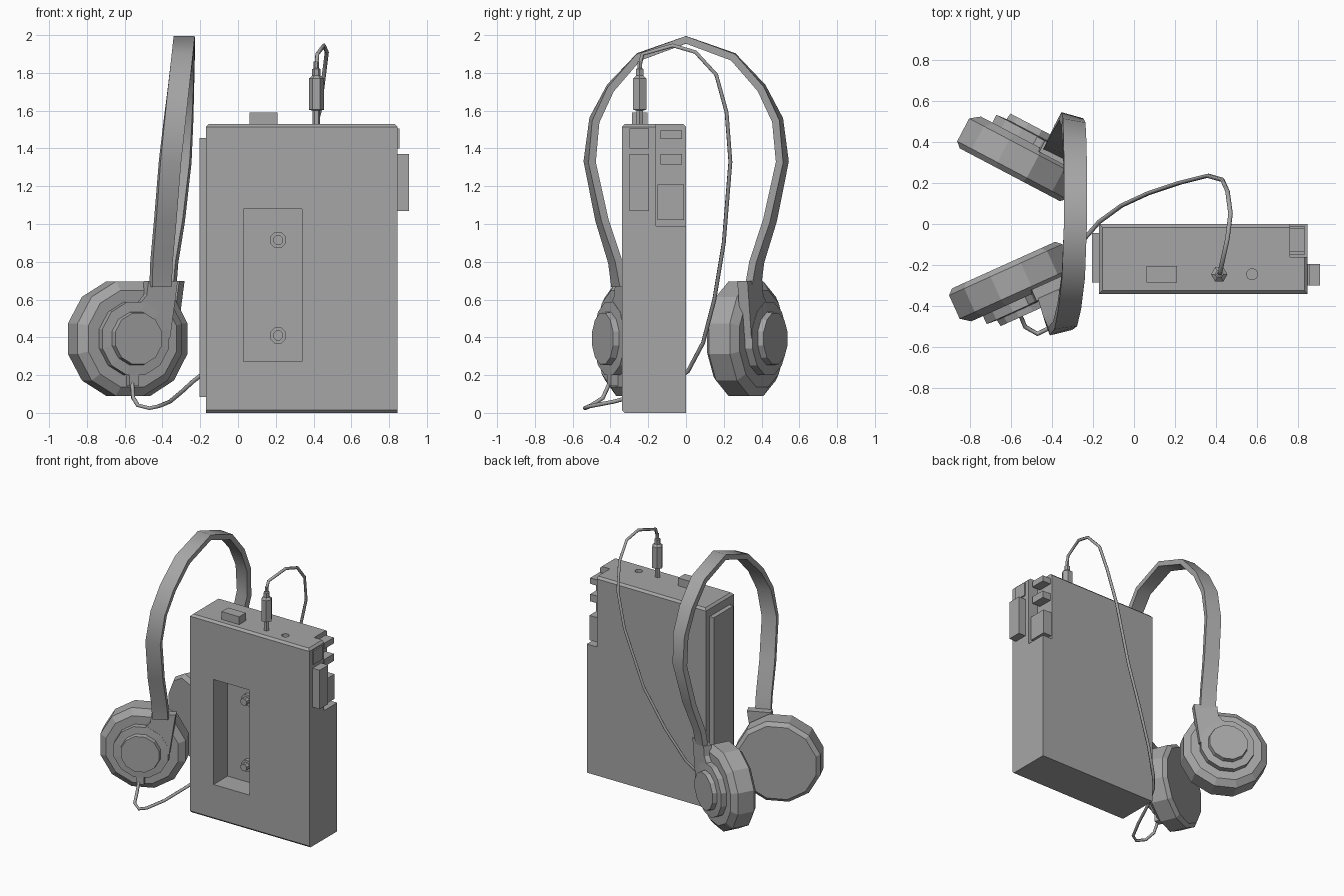
import bpy, bmesh, math
from mathutils import Matrix, Vector

old = bpy.data.objects.get("Cube")
if old:
    bpy.data.objects.remove(old, do_unlink=True)

grey = bpy.data.materials.new("mid_grey")
grey.use_nodes = True
grey.diffuse_color = (0.38, 0.38, 0.38, 1)
grey.node_tree.nodes["Principled BSDF"].inputs["Base Color"].default_value = grey.diffuse_color


def finish(name, bm, matrix=None, smooth=None):
    if matrix:
        bm.transform(matrix)
    bmesh.ops.recalc_face_normals(bm, faces=bm.faces)
    mesh = bpy.data.meshes.new(name)
    bm.to_mesh(mesh)
    bm.free()
    mesh.materials.append(grey)
    ob = bpy.data.objects.new(name, mesh)
    bpy.context.collection.objects.link(ob)
    if smooth:
        bpy.ops.object.select_all(action='DESELECT')
        ob.select_set(True)
        bpy.context.view_layer.objects.active = ob
        bpy.ops.object.shade_smooth_by_angle(angle=math.radians(smooth))
    return ob


def box_mesh(x, y, z):
    bm = bmesh.new()
    bmesh.ops.create_cube(bm, size=1)
    for v in bm.verts:
        v.co = [r[0] if c < 0 else r[1] for c, r in zip(v.co, (x, y, z))]
    return bm


def box(name, x, y, z, matrix=None):
    return finish(name, box_mesh(x, y, z), matrix)


def skin(bm, rings):
    """Join rings of vertices with quads and cap both ends."""
    for a, b in zip(rings, rings[1:]):
        for i in range(len(a)):
            j = (i + 1) % len(a)
            bm.faces.new((a[i], a[j], b[j], b[i]))
    bm.faces.new(rings[0])
    bm.faces.new(rings[-1])


def lathe(name, profile, sides, matrix, turn=0.5):
    """Revolve (radius, height) pairs about the local z axis."""
    bm = bmesh.new()
    step = math.tau / sides
    rings = [[bm.verts.new((r * math.cos((i + turn) * step), r * math.sin((i + turn) * step), h))
              for i in range(sides)] for r, h in profile]
    skin(bm, rings)
    return finish(name, bm, matrix)


def cut(target, cutter):
    mod = target.modifiers.new("cut", 'BOOLEAN')
    mod.object = cutter
    mod.solver = 'EXACT'
    bpy.context.view_layer.objects.active = target
    bpy.ops.object.modifier_apply(modifier=mod.name)
    bpy.data.objects.remove(cutter, do_unlink=True)


# Player case with chamfered top rim and lower front edge
bm = box_mesh((-0.17, 0.845), (-0.34, 0), (0, 1.53))
rim = [e for e in bm.edges
       if all(v.co.z > 1 for v in e.verts) or all(v.co.z < 1 and v.co.y < -0.1 for v in e.verts)]
bmesh.ops.bevel(bm, geom=rim, offset=0.016, segments=1, affect='EDGES')
case = finish("player_case", bm)

# Cassette window, button notch and spare socket
cut(case, box("window_cutter", (0.03, 0.338), (-0.5, -0.17), (0.272, 1.08)))
cut(case, box("notch_cutter", (0.76, 1), (-0.16, 0.2), (0.99, 1.7)))
cut(case, lathe("socket_cutter", [(0.027, 1.47), (0.027, 1.6)], 12,
                Matrix.Translation((0.575, -0.245, 0))))

# Cassette spindles
for label, z in (("upper", 0.915), ("lower", 0.41)):
    at = Matrix.Translation((0.212, -0.165, z)) @ Matrix.Rotation(math.pi / 2, 4, 'X')
    lathe(label + "_spindle", [(0.046, 0), (0.046, 0.035), (0.028, 0.035), (0.028, 0.07)], 8, at)

# Door, slider and side buttons
box("cassette_door", (-0.205, -0.165), (-0.285, -0.045), (0.085, 1.455))
box("top_slider", (0.06, 0.21), (-0.285, -0.205), (1.52, 1.59))
box("volume_slider", (0.84, 0.905), (-0.30, -0.195), (1.07, 1.37))
box("side_plate", (0.84, 0.855), (-0.30, -0.195), (1.40, 1.505))
for name, y, z in (("play_button", (-0.15, -0.01), (1.02, 1.21)),
                   ("rewind_button", (-0.135, -0.02), (1.315, 1.37)),
                   ("stop_button", (-0.135, -0.02), (1.45, 1.495))):
    box(name, (0.75, 0.83), y, z)

# Headphone plug
lathe("headphone_plug", [(0.02, 1.5), (0.02, 1.6), (0.04, 1.605), (0.04, 1.77), (0.022, 1.785),
                         (0.022, 1.82), (0.014, 1.825), (0.014, 1.86)], 6,
      Matrix.Translation((0.415, -0.245, 0)), 0)


# Ear cups: local x runs along the face, local y is up, local z points outward
def cup_frame(centre, angle, side):
    a = math.radians(angle)
    u = Vector((math.cos(a), math.sin(a), 0))
    n = Vector((-u.y, u.x, 0)) * side
    m = Matrix((u, (0, 0, 1), n)).transposed().to_4x4()
    return Matrix.Translation(centre) @ m


cups = {"front": cup_frame((-0.635, -0.2, 0.393), 24.3, -1),
        "back": cup_frame((-0.605, 0.24, 0.393), -27.8, 1)}
outline = [(0.2, 0), (0.245, 0.305), (0.075, 0.305), (0.065, 0.23), (0.02, 0.18), (0, 0)]
for label, frame in cups.items():
    lathe(label + "_ear_cup", [(0.285, 0), (0.313, 0.025), (0.313, 0.15), (0.265, 0.185)], 12, frame)
    lathe(label + "_ear_disc", [(0.2, 0.17), (0.2, 0.228), (0.145, 0.232), (0.14, 0.265)], 12, frame)
    bm = bmesh.new()
    skin(bm, [[bm.verts.new((x, y, t)) for x, y in outline] for t in (0.165, 0.226)])
    finish(label + "_band_bracket", bm, frame)
box("cable_clip", (-0.035, 0.02), (-0.25, -0.18), (0.175, 0.225), cups["front"])

# Headband: half path of (y, z, front x, back x), twisted to meet each bracket
half = [(0.355, 0.67, -0.41, -0.385), (0.375, 0.8, -0.405, -0.375), (0.445, 1.02, -0.385, -0.34),
        (0.51, 1.33, -0.36, -0.305), (0.485, 1.55, -0.335, -0.295), (0.40, 1.72, -0.315, -0.29),
        (0.25, 1.885, -0.295, -0.285), (0, 1.975, -0.285, -0.285)]
path = [Vector((f, -y, z)) for y, z, f, b in half]
path += [Vector((b, y, z)) for y, z, f, b in half[-2::-1]]
bm = bmesh.new()
rings = []
for i, p in enumerate(path):
    tangent = (path[min(i + 1, len(path) - 1)] - path[max(i - 1, 0)]).normalized()
    twist = math.radians(24 - 50 * i / (len(path) - 1))
    wide = Vector((math.cos(twist), math.sin(twist), 0))
    wide = (wide - tangent * wide.dot(tangent)).normalized() * 0.056
    thick = tangent.cross(wide).normalized() * 0.02
    rings.append([bm.verts.new(p + wide * a + thick * b)
                  for a, b in ((-1, -1), (1, -1), (1, 1), (-1, 1))])
skin(bm, rings)
finish("headband", bm, smooth=40)

# Cable from plug, behind the case, to the front ear cup
points = [(0.415, -0.245, 1.84), (0.42, -0.23, 1.90), (0.455, -0.07, 1.945), (0.47, 0.05, 1.91),
          (0.455, 0.16, 1.79), (0.43, 0.215, 1.59), (0.36, 0.235, 1.33), (0.22, 0.2, 0.9),
          (0.07, 0.15, 0.6), (-0.06, 0.09, 0.37), (-0.17, 0.01, 0.22), (-0.24, -0.07, 0.165),
          (-0.30, -0.2, 0.11), (-0.36, -0.38, 0.06), (-0.42, -0.51, 0.035), (-0.47, -0.535, 0.025),
          (-0.53, -0.5, 0.04), (-0.555, -0.44, 0.08), (-0.563, -0.39, 0.19)]
curve = bpy.data.curves.new("headphone_cable", 'CURVE')
curve.dimensions = '3D'
curve.bevel_depth = 0.011
curve.bevel_resolution = 1
curve.use_fill_caps = True
spline = curve.splines.new('POLY')
spline.points.add(len(points) - 1)
for sp, p in zip(spline.points, points):
    sp.co = (*p, 1)
curve.materials.append(grey)
bpy.context.collection.objects.link(bpy.data.objects.new("headphone_cable", curve))
